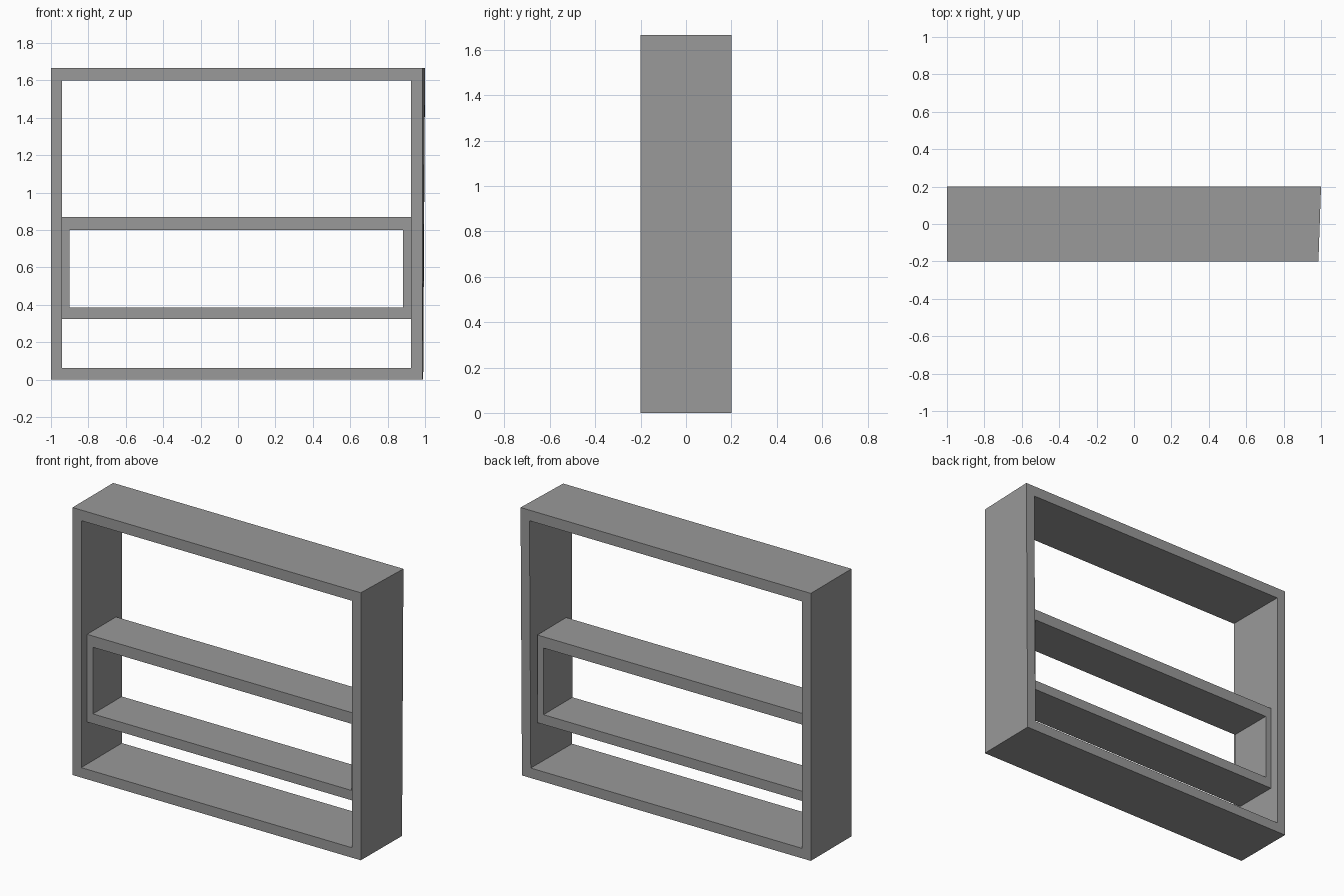
import bpy
import bmesh

cube = bpy.data.objects.get("Cube")
if cube:
    bpy.data.objects.remove(cube, do_unlink=True)

# Single flat grey
grey = bpy.data.materials.new("mid_grey")
grey.use_nodes = True
colour = (0.32, 0.32, 0.32, 1.0)
grey.diffuse_color = colour
grey.node_tree.nodes["Principled BSDF"].inputs["Base Color"].default_value = colour


def rectangle(bm, x0, x1, z0, z1, y):
    corners = ((x0, z0), (x1, z0), (x1, z1), (x0, z1))
    return [bm.verts.new((x, y, z)) for x, z in corners]


def make_frame(name, outer, inner, depth, lean=0.0):
    """Hollow rectangular frame; lean pushes its back +x side outwards."""
    bm = bmesh.new()
    loops = [rectangle(bm, *outer, -depth), rectangle(bm, *outer, depth),
             rectangle(bm, *inner, depth), rectangle(bm, *inner, -depth)]
    # Bridge outer wall, back rim, inner wall and front rim in turn
    for i, loop in enumerate(loops):
        following = loops[(i + 1) % 4]
        for j in range(4):
            k = (j + 1) % 4
            bm.faces.new((loop[j], loop[k], following[k], following[j]))
    # Slightly splayed back edge, widest at the top
    for v in bm.verts:
        if v.co.x > 0 and v.co.y > 0:
            v.co.x += lean * (0.3 + 0.7 * v.co.z / outer[3])
    bmesh.ops.recalc_face_normals(bm, faces=bm.faces)
    mesh = bpy.data.meshes.new(name)
    bm.to_mesh(mesh)
    bm.free()
    mesh.materials.append(grey)
    obj = bpy.data.objects.new(name, mesh)
    bpy.context.collection.objects.link(obj)
    return obj


# Large surround, and the recessed shelf box held between its sides
make_frame("outer_frame", (-1.0, 0.986, 0.0, 1.666), (-0.94, 0.925, 0.062, 1.6),
           0.2, lean=0.014)
make_frame("inner_shelf_frame", (-0.94, 0.925, 0.324, 0.87), (-0.9, 0.882, 0.385, 0.8),
           0.142)
